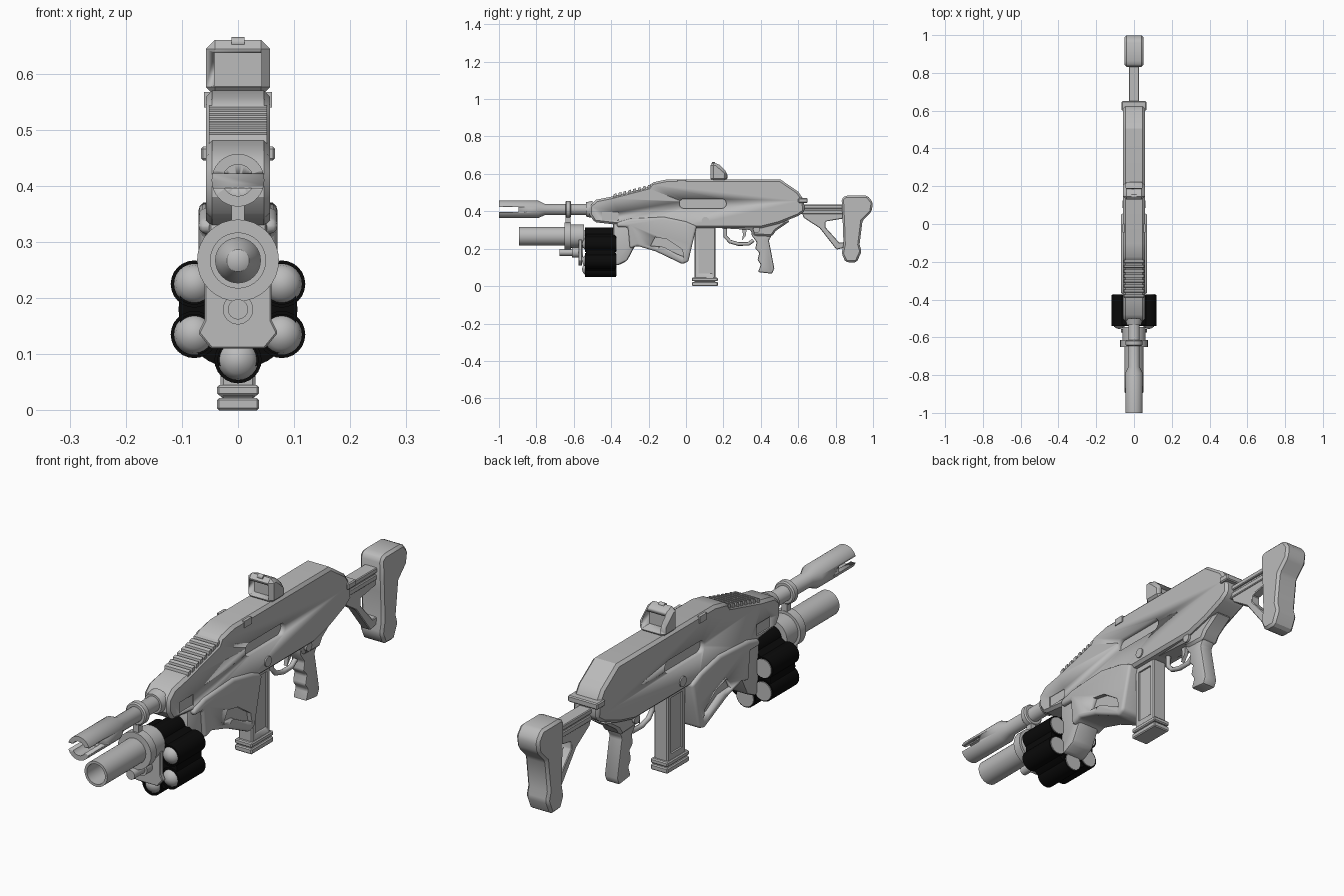
import bpy, bmesh
from math import pi, sin, cos, radians
from mathutils import Vector

old = bpy.data.objects.get("Cube")
if old:
    bpy.data.objects.remove(old, do_unlink=True)


def material(name, value):
    m = bpy.data.materials.new(name)
    m.use_nodes = True
    color = (value, value, value, 1)
    m.diffuse_color = color
    m.node_tree.nodes["Principled BSDF"].inputs["Base Color"].default_value = color
    return m


GREY = material("plain grey", 0.5)
BLACK = material("black", 0.003)


def activate(ob):
    bpy.ops.object.select_all(action='DESELECT')
    bpy.context.view_layer.objects.active = ob
    ob.select_set(True)


def finish(name, bm, mat, bevel=0, segments=1):
    bmesh.ops.recalc_face_normals(bm, faces=bm.faces)
    me = bpy.data.meshes.new(name)
    bm.to_mesh(me)
    bm.free()
    me.materials.append(mat)
    ob = bpy.data.objects.new(name, me)
    bpy.context.collection.objects.link(ob)
    activate(ob)
    if bevel:
        mod = ob.modifiers.new("bevel", 'BEVEL')
        mod.width = bevel
        mod.segments = segments
        mod.limit_method = 'ANGLE'
        mod.angle_limit = radians(35)
        bpy.ops.object.modifier_apply(modifier=mod.name)
    bpy.ops.object.shade_smooth_by_angle(angle=radians(32))
    return ob


def prism(name, pts, a, b, axis='x', bevel=0, segments=1, mat=GREY):
    """Extrude a profile from a to b; points are (y, z) along x or (x, z) along y."""
    bm = bmesh.new()
    place = (lambda p: (a, *p)) if axis == 'x' else (lambda p: (p[0], a, p[1]))
    face = bm.faces.new([bm.verts.new(place(p)) for p in pts])
    out = bmesh.ops.extrude_face_region(bm, geom=[face])
    move = Vector((b - a, 0, 0)) if axis == 'x' else Vector((0, b - a, 0))
    bmesh.ops.translate(bm, vec=move, verts=[v for v in out["geom"] if isinstance(v, bmesh.types.BMVert)])
    return finish(name, bm, mat, bevel, segments)


def slab(name, pts, half, **kw):
    return prism(name, pts, -half, half, **kw)


def rect(y0, y1, z0, z1):
    return [(y0, z0), (y1, z0), (y1, z1), (y0, z1)]


def lathe(name, pts, x, z, mat=GREY, steps=32):
    """Turn (y, radius) points round a line along y."""
    bm = bmesh.new()
    vs = [bm.verts.new((r, y, 0)) for y, r in pts]
    es = [bm.edges.new(pair) for pair in zip(vs, vs[1:])]
    bmesh.ops.spin(bm, geom=vs + es, cent=(0, 0, 0), axis=(0, 1, 0), angle=2 * pi, steps=steps)
    bmesh.ops.remove_doubles(bm, verts=bm.verts, dist=1e-5)
    bmesh.ops.translate(bm, vec=(x, 0, z), verts=bm.verts)
    return finish(name, bm, mat)


def cut(ob, pts, a, b):
    cutter = prism("cutter", pts, a, b)
    cutter.hide_render = True
    mod = ob.modifiers.new("cut", 'BOOLEAN')
    mod.operation = 'DIFFERENCE'
    mod.solver = 'EXACT'
    mod.object = cutter
    activate(ob)
    bpy.ops.object.modifier_apply(modifier=mod.name)
    bpy.data.objects.remove(cutter, do_unlink=True)


def recess(ob, pts, half, depth):
    for s in (-1, 1):
        cut(ob, pts, s * (half - depth), s * (half + 0.05))


def capsule(y0, y1, z, r, n=8):
    arc = [(r * sin(pi * i / n), r * cos(pi * i / n)) for i in range(n + 1)]
    return [(y1 + c, z + d) for c, d in arc] + [(y0 - c, z - d) for c, d in arc]


# Receiver with side ports
receiver = slab("receiver", [
    (-.515, .43), (-.48, .462), (-.40, .478), (-.2, .53), (-.184, .553), (-.104, .57),
    (.505, .57), (.6, .505), (.63, .46), (.635, .40), (.6, .375), (.5, .335),
    (.4, .31), (0, .31), (-.3, .32), (-.49, .342), (-.515, .38)], .057, bevel=.011)
recess(receiver, capsule(-.01, .19, .441, .026), .057, .02)
recess(receiver, rect(-.45, -.36, .352, .397), .057, .006)

# Top ribs
for i in range(8):
    y = -.39 + i * .026
    z = .478 + (y + .4) * .26
    slab("top_rib", [(y, z - .01), (y + .018, z - .01), (y + .018, z + .015), (y + .004, z + .011)], .052)

# Pins, side tabs and rear cross latch
for s in (-1, 1):
    prism("side_tab", rect(-.045, 0, .54, .567), s * .05, s * .061)
    prism("receiver_pin", capsule(.104, .104, .35, .02), s * .05, s * .062)
    prism("selector_pin", capsule(.377, .377, .302, .018), s * .02, s * .05)
slab("rear_latch", rect(.6, .65, .445, .47), .066, bevel=.004)

# Sight with open hood and lens
sight = slab("sight_hood", [(.13, .56), (.13, .66), (.165, .66), (.222, .61), (.222, .56)], .057, bevel=.016)
cut(sight, rect(.1, .25, .578, .637), -.042, .042)
slab("sight_lens", rect(.163, .168, .57, .64), .045)
slab("sight_knob", capsule(.147, .147, .655, .01), .012)

# Main barrel with slotted muzzle
barrel = lathe("main_barrel", [
    (-.9, 0), (-.9, .028), (-1, .028), (-1, .047), (-.79, .047), (-.755, .03), (-.4, .03), (-.4, 0)], 0, .41)
cut(barrel, rect(-1.05, -.895, .396, .422), -.1, .1)
lathe("barrel_nut", [(-.535, 0), (-.535, .038), (-.5, .046), (-.5, 0)], 0, .41)
lathe("barrel_ring", [(-.645, 0), (-.645, .04), (-.64, .045), (-.62, .045), (-.615, .04), (-.615, 0)], 0, .41)
slab("barrel_bracket", rect(-.643, -.617, .32, .385), .012)

# Lower launcher barrel, collar and pivot
lathe("launcher_barrel", [
    (-.8, 0), (-.79, .02), (-.765, .034), (-.74, .04), (-.892, .04), (-.892, .05), (-.65, .05),
    (-.65, .073), (-.615, .073), (-.615, .062), (-.545, .062), (-.545, 0)], 0, .267)
lathe("launcher_pivot", [(-.675, 0), (-.675, .018), (-.61, .018), (-.61, .027), (-.55, .027), (-.55, 0)], 0, .18)
edge = [(.06, .25), (.06, .16), (.071, .138), (.048, .11)]
prism("launcher_plate", edge + [(-x, z) for x, z in reversed(edge)], -.575, -.555, axis='y', bevel=.003)

# Revolving cylinder: six chambers with domed shells
lathe("cylinder_core", [(-.535, 0), (-.535, .106), (-.38, .106), (-.38, 0)], 0, .18, BLACK, 36)
for i in range(6):
    a = pi / 2 + i * pi / 3
    x, z = .09 * cos(a), .18 + .09 * sin(a)
    lathe("chamber", [(-.52, .036), (-.54, .036), (-.54, .042), (-.375, .042), (-.375, .03)], x, z, BLACK, 24)
    lathe("shell", [
        (-.556, 0), (-.553, .013), (-.546, .025), (-.536, .033), (-.52, .0365), (-.371, .0365), (-.371, 0)],
        x, z, GREY, 24)

# Cylinder rear hub and fore grip
slab("rear_hub", [(-.39, .34), (-.39, .115), (-.365, .11), (-.315, .135), (-.27, .22), (-.2, .34)],
     .052, bevel=.014, segments=2)
fore_grip = slab("fore_grip", [
    (-.37, .315), (-.31, .315), (-.3, .2), (-.26, .215), (-.16, .185), (-.02, .118), (.012, .13), (.033, .22),
    (.058, .32), (0, .345), (-.12, .37), (-.3, .36), (-.37, .34)], .07, bevel=.018, segments=3)
recess(fore_grip, [(-.19, .215), (-.165, .262), (-.1, .25), (-.02, .195), (-.012, .158), (-.05, .172), (-.12, .21)],
       .07, .018)

# Magazine
magazine = slab("magazine", rect(.045, .158, .02, .34), .031, bevel=.005)
recess(magazine, rect(.066, .137, .068, .29), .031, .007)
for z0, z1 in ((0, .022), (.026, .045)):
    slab("magazine_base", rect(.032, .17, z0, z1), .0375, bevel=.004)

# Pistol grip with finger notches
slab("lower_frame", [(.17, .34), (.18, .31), (.35, .3), (.36, .27), (.46, .265), (.48, .295), (.56, .35)],
     .04, bevel=.01)
slab("pistol_grip", [
    (.345, .31), (.352, .27), (.378, .235), (.37, .2), (.392, .178), (.382, .14), (.4, .115), (.385, .075),
    (.46, .066), (.472, .095), (.443, .245), (.475, .3)], .03, bevel=.008, segments=2)
slab("trigger", [(.298, .315), (.325, .315), (.32, .27), (.298, .243), (.305, .275)], .008)

# Trigger guard
curve = bpy.data.curves.new("trigger_guard", 'CURVE')
curve.dimensions = '3D'
curve.bevel_depth = .01
curve.bevel_resolution = 2
path = [(.21, .32), (.21, .265), (.235, .238), (.28, .225), (.335, .226), (.36, .245)]
spline = curve.splines.new('POLY')
spline.points.add(len(path) - 1)
for point, (y, z) in zip(spline.points, path):
    point.co = (0, y, z, 1)
curve.materials.append(GREY)
bpy.context.collection.objects.link(bpy.data.objects.new("trigger_guard", curve))

# Shoulder stock: rails, strut and butt
slab("stock_rail_upper", rect(.6, .85, .415, .435), .027, bevel=.003)
slab("stock_rail_core", rect(.6, .85, .4, .42), .018)
slab("stock_rail_lower", rect(.6, .85, .385, .407), .024, bevel=.003)
slab("stock_strut", [
    (.62, .39), (.63, .365), (.715, .31), (.805, .195), (.845, .205), (.845, .235), (.82, .232), (.745, .315),
    (.745, .345), (.845, .362), (.845, .392)], .019, bevel=.003)
slab("stock_butt", [
    (.832, .468), (.853, .484), (.97, .484), (1, .447), (.992, .398), (.944, .35), (.928, .222), (.939, .185),
    (.912, .126), (.853, .128), (.832, .174), (.842, .222), (.838, .34)], .05, bevel=.01)
